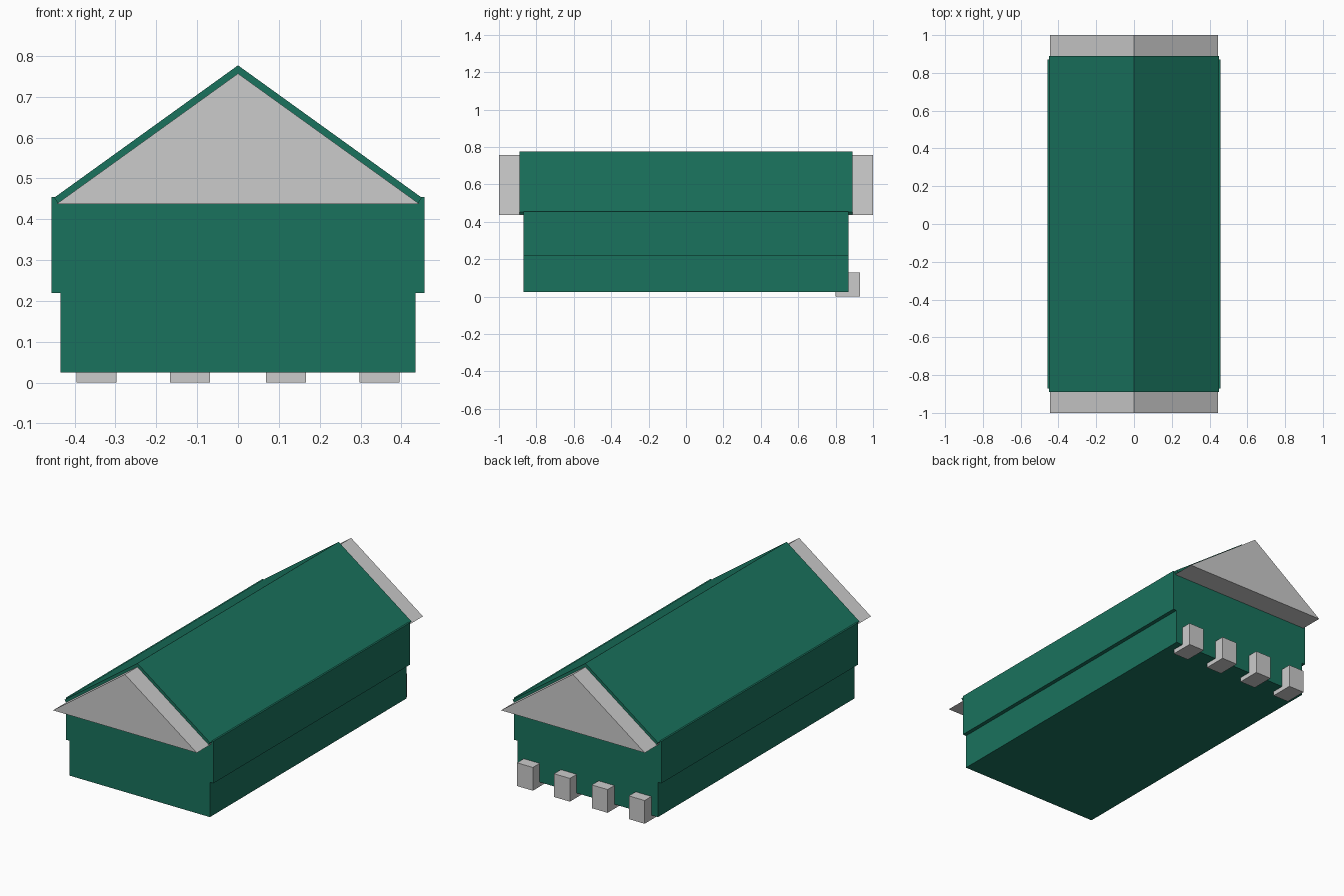
import bpy, bmesh

if "Cube" in bpy.data.objects:
    bpy.data.objects.remove(bpy.data.objects["Cube"])

green = bpy.data.materials.new("green_paint")
green.diffuse_color = (0.01, 0.17, 0.11, 1)
green.use_nodes = True
green.node_tree.nodes["Principled BSDF"].inputs["Base Color"].default_value = green.diffuse_color


def extrude_profile(name, profile, y0, y1, mat=None):
    """Extrude an x/z outline along y into a closed solid."""
    bm = bmesh.new()
    face = bm.faces.new([bm.verts.new((x, y0, z)) for x, z in profile])
    ext = bmesh.ops.extrude_face_region(bm, geom=[face])
    verts = [g for g in ext["geom"] if isinstance(g, bmesh.types.BMVert)]
    bmesh.ops.translate(bm, verts=verts, vec=(0, y1 - y0, 0))
    bmesh.ops.recalc_face_normals(bm, faces=bm.faces)
    mesh = bpy.data.meshes.new(name)
    bm.to_mesh(mesh)
    bm.free()
    obj = bpy.data.objects.new(name, mesh)
    bpy.context.collection.objects.link(obj)
    if mat:
        mesh.materials.append(mat)
    return obj


def mirrored(half):
    """Complete a right-hand outline with its left-hand mirror."""
    return half + [(-x, z) for x, z in reversed(half) if x]


# Body with wider upper walls
extrude_profile("body", mirrored([(0.435, 0.025), (0.435, 0.22),
                                  (0.457, 0.22), (0.457, 0.455)]),
                -0.87, 0.87, green)

# Gable prism projecting past both ends
extrude_profile("gable", [(-0.445, 0.437), (0.445, 0.437), (0, 0.757)], -1, 1)

# Thin pitched roof cladding over the gable
extrude_profile("roof", [(-0.45, 0.453), (0, 0.777), (0.45, 0.453),
                         (0.44, 0.438), (0, 0.752), (-0.44, 0.438)],
                -0.89, 0.89, green)

# Row of feet along the back edge
for i, cx in enumerate((-0.346, -0.117, 0.117, 0.346)):
    extrude_profile(f"back_foot_{i + 1}",
                    [(cx - 0.049, 0), (cx + 0.049, 0),
                     (cx + 0.049, 0.13), (cx - 0.049, 0.13)], 0.80, 0.93)
